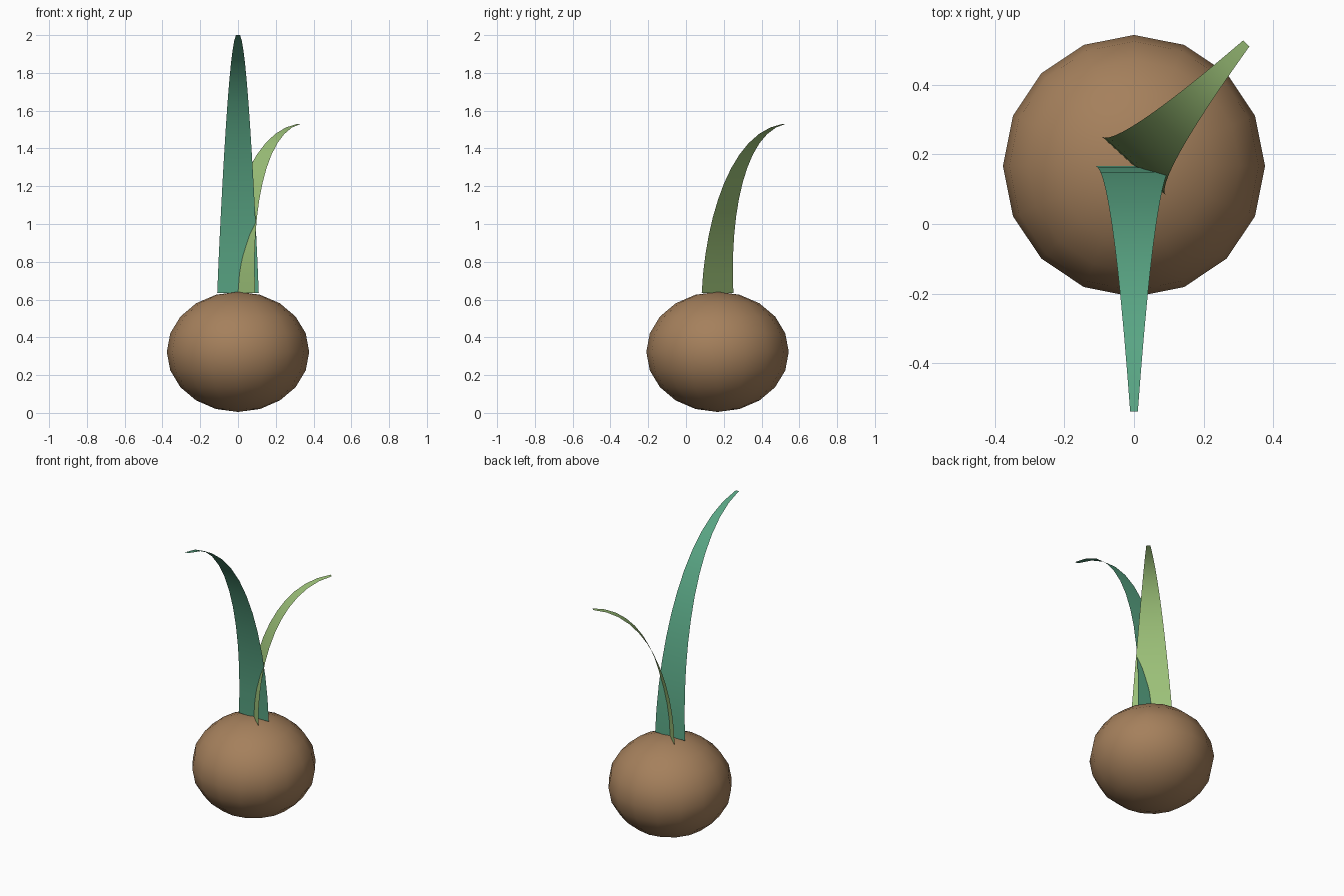
import bpy, bmesh, math
from mathutils import Vector

if "Cube" in bpy.data.objects:
    bpy.data.objects.remove(bpy.data.objects["Cube"], do_unlink=True)

CENTRE_Y = 0.167
LEAF_BASE = Vector((0, CENTRE_Y, 0.635))


def material(name, rgb):
    mat = bpy.data.materials.new(name)
    mat.use_nodes = True
    colour = (*rgb, 1)
    mat.diffuse_color = colour
    mat.node_tree.nodes["Principled BSDF"].inputs["Base Color"].default_value = colour
    return mat


def bezier(t, a, b, c, d):
    s = 1 - t
    return s**3 * a + 3 * s * s * t * b + 3 * s * t * t * c + t**3 * d


def leaf(name, mat, heading, reach, height, half_width, steps=12):
    """Thin tapered blade that rises, then bows over along its heading."""
    forward = Vector((math.cos(heading), math.sin(heading), 0))
    side = Vector((-forward.y, forward.x, 0))
    bm = bmesh.new()
    rows = []
    for i in range(steps + 1):
        t = i / steps
        mid = LEAF_BASE + forward * reach * bezier(t, 0, 0, 0.3, 1)
        mid.z += height * bezier(t, 0, 0.45, 0.95, 1)
        w = half_width * (1 - 0.9 * t**1.1)
        rows.append([bm.verts.new(mid + side * w * k) for k in (-1, 0, 1)])
    for low, high in zip(rows, rows[1:]):
        for k in range(2):
            bm.faces.new((low[k], low[k + 1], high[k + 1], high[k])).smooth = True
    mesh = bpy.data.meshes.new(name)
    bm.to_mesh(mesh)
    bm.free()
    mesh.materials.append(mat)
    obj = bpy.data.objects.new(name, mesh)
    bpy.context.collection.objects.link(obj)
    return obj


# Round bulb, slightly squashed
bpy.ops.mesh.primitive_uv_sphere_add(segments=16, ring_count=10, radius=1,
                                     location=(0, CENTRE_Y, 0.323))
bulb = bpy.context.object
bulb.name = "bulb"
bulb.scale = (0.377, 0.377, 0.318)
bpy.ops.object.shade_smooth()
bulb.data.materials.append(material("bulb brown", (0.376, 0.216, 0.107)))

# Tall leaf bowing to the front, short leaf bowing to the back left
leaf("tall_leaf", material("blue green", (0.1, 0.376, 0.23)),
     -math.pi / 2, 0.707, 1.365, 0.11)
leaf("short_leaf", material("light green", (0.33, 0.527, 0.188)),
     math.radians(47.5), 0.478, 0.895, 0.124)
